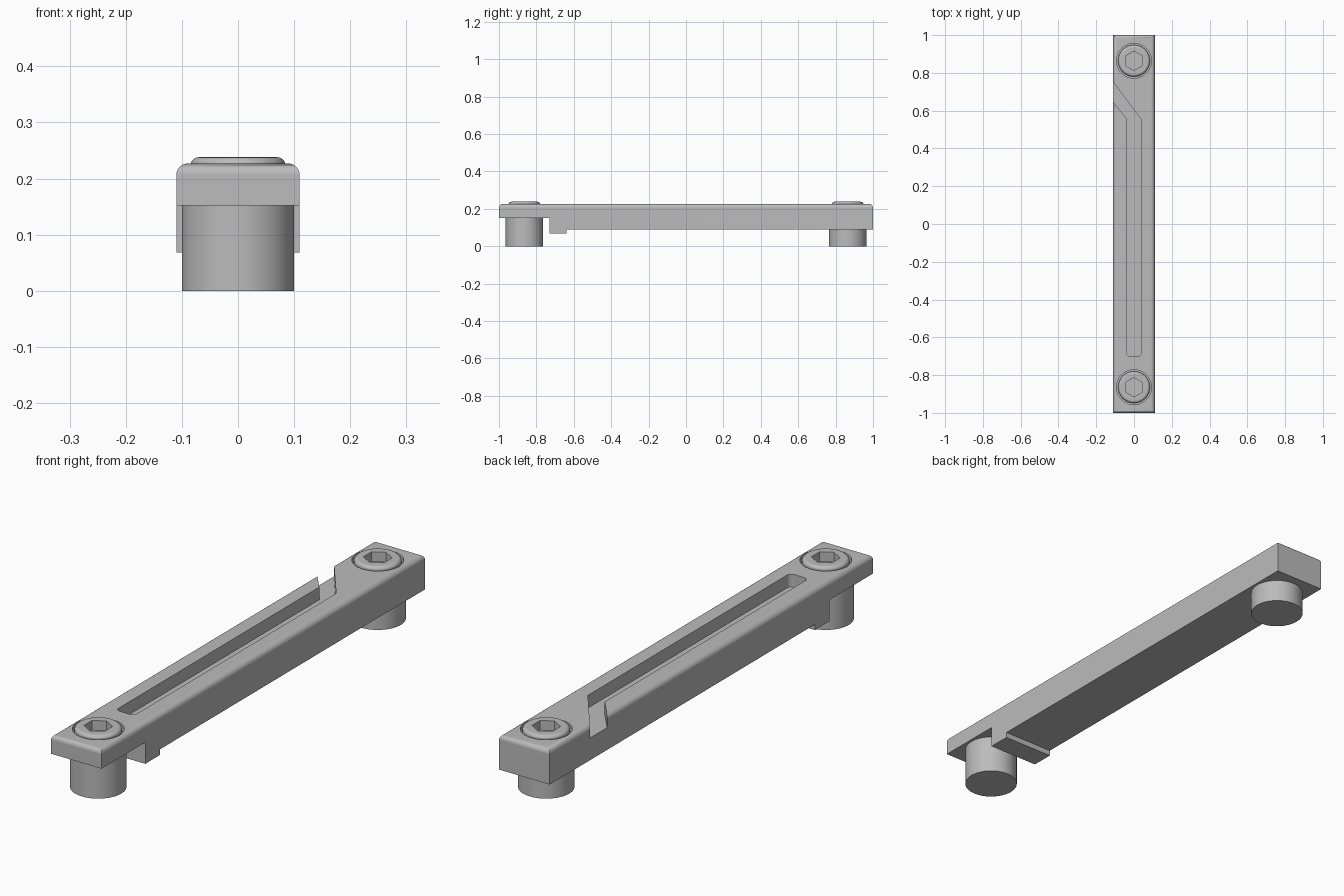
import bpy, bmesh, math
from mathutils import Matrix

cube = bpy.data.objects.get("Cube")
if cube:
    bpy.data.objects.remove(cube, do_unlink=True)

grey = bpy.data.materials.new("brushed_grey")
grey.use_nodes = True
grey.diffuse_color = (0.5, 0.5, 0.5, 1)
grey.node_tree.nodes["Principled BSDF"].inputs["Base Color"].default_value = (0.5, 0.5, 0.5, 1)

HALF, TOP = 0.11, 0.227
BOLT_Y = 0.864


def finish(bm, name):
    bmesh.ops.recalc_face_normals(bm, faces=bm.faces)
    mesh = bpy.data.meshes.new(name)
    bm.to_mesh(mesh)
    bm.free()
    ob = bpy.data.objects.new(name, mesh)
    bpy.context.collection.objects.link(ob)
    mesh.materials.append(grey)
    return ob


def prism(points, offset):
    """Extrude a closed outline of 3D points along offset."""
    bm = bmesh.new()
    face = bm.faces.new([bm.verts.new(p) for p in points])
    ext = bmesh.ops.extrude_face_region(bm, geom=[face])
    moved = [v for v in ext["geom"] if isinstance(v, bmesh.types.BMVert)]
    bmesh.ops.translate(bm, verts=moved, vec=offset)
    return bm


def cylinder(name, radius, y, z0, z1, sides=64):
    bm = bmesh.new()
    bmesh.ops.create_cone(bm, cap_ends=True, segments=sides, radius1=radius, radius2=radius,
                          depth=z1 - z0, matrix=Matrix.Translation((0, y, (z0 + z1) / 2)))
    return finish(bm, name)


def select_only(ob):
    bpy.ops.object.select_all(action="DESELECT")
    ob.select_set(True)
    bpy.context.view_layer.objects.active = ob


def cut(ob, cutter):
    mod = ob.modifiers.new("cut", "BOOLEAN")
    mod.operation, mod.solver, mod.object = "DIFFERENCE", "EXACT", cutter
    select_only(ob)
    bpy.ops.object.modifier_apply(modifier=mod.name)
    bpy.data.objects.remove(cutter, do_unlink=True)


def smooth(ob):
    select_only(ob)
    bpy.ops.object.shade_smooth_by_angle(angle=math.radians(32))
    mod = ob.modifiers.new("flat_face_normals", "WEIGHTED_NORMAL")
    mod.keep_sharp = True


# Bar: stepped side profile with a rounded top rim
side = [(-1, TOP), (-1, 0.152), (-0.73, 0.152), (-0.73, 0.068),
        (-0.64, 0.068), (-0.64, 0.09), (1, 0.09), (1, TOP)]
bm = prism([(-HALF, y, z) for y, z in side], (2 * HALF, 0, 0))
rim = [e for e in bm.edges if all(v.co.z > TOP - 0.001 for v in e.verts)]
bmesh.ops.bevel(bm, geom=rim, offset=0.021, segments=6, profile=0.5, affect="EDGES")
bar = finish(bm, "bar")

# Channel that runs along the bar and turns out through its right side
slot = [(0.04, -0.7), (0.04, 0.55), (-HALF, 0.75), (-0.15, 0.803),
        (-0.15, 0.695), (-HALF, 0.645), (-0.04, 0.56), (-0.04, -0.7)]
bm = prism([(x, y, TOP - 0.05) for x, y in slot], (0, 0, 0.1))
corners = [e for e in bm.edges if all(v.co.y < -0.69 for v in e.verts)
           and abs(e.verts[0].co.z - e.verts[1].co.z) > 0.05]
bmesh.ops.bevel(bm, geom=corners, offset=0.02, segments=5, profile=0.5, affect="EDGES")
cut(bar, finish(bm, "slot_cutter"))

# Bolts: counterbore, domed head with hexagon socket, and foot below
head_profile = [(0, 0.19), (0.084, 0.19), (0.084, TOP), (0.0825, 0.231), (0.079, 0.235),
                (0.075, 0.2372), (0.07, 0.238), (0, 0.238)]
for end, y, foot_top in (("front", -BOLT_Y, 0.152), ("back", BOLT_Y, 0.09)):
    cut(bar, cylinder("counterbore_cutter", 0.092, y, 0.2, 0.3))

    bm = bmesh.new()
    verts = [bm.verts.new((r, y, z)) for r, z in head_profile]
    edges = [bm.edges.new(pair) for pair in zip(verts, verts[1:])]
    bmesh.ops.spin(bm, geom=verts + edges, cent=(0, y, 0), axis=(0, 0, 1),
                   angle=math.tau, steps=64, use_duplicate=False)
    bmesh.ops.remove_doubles(bm, verts=bm.verts, dist=0.0001)
    head = finish(bm, end + "_bolt_head")
    cut(head, cylinder("socket_cutter", 0.051, y, 0.2, 0.3, 6))
    smooth(head)

    smooth(cylinder(end + "_foot", 0.1, y, 0, foot_top + 0.01))

smooth(bar)
